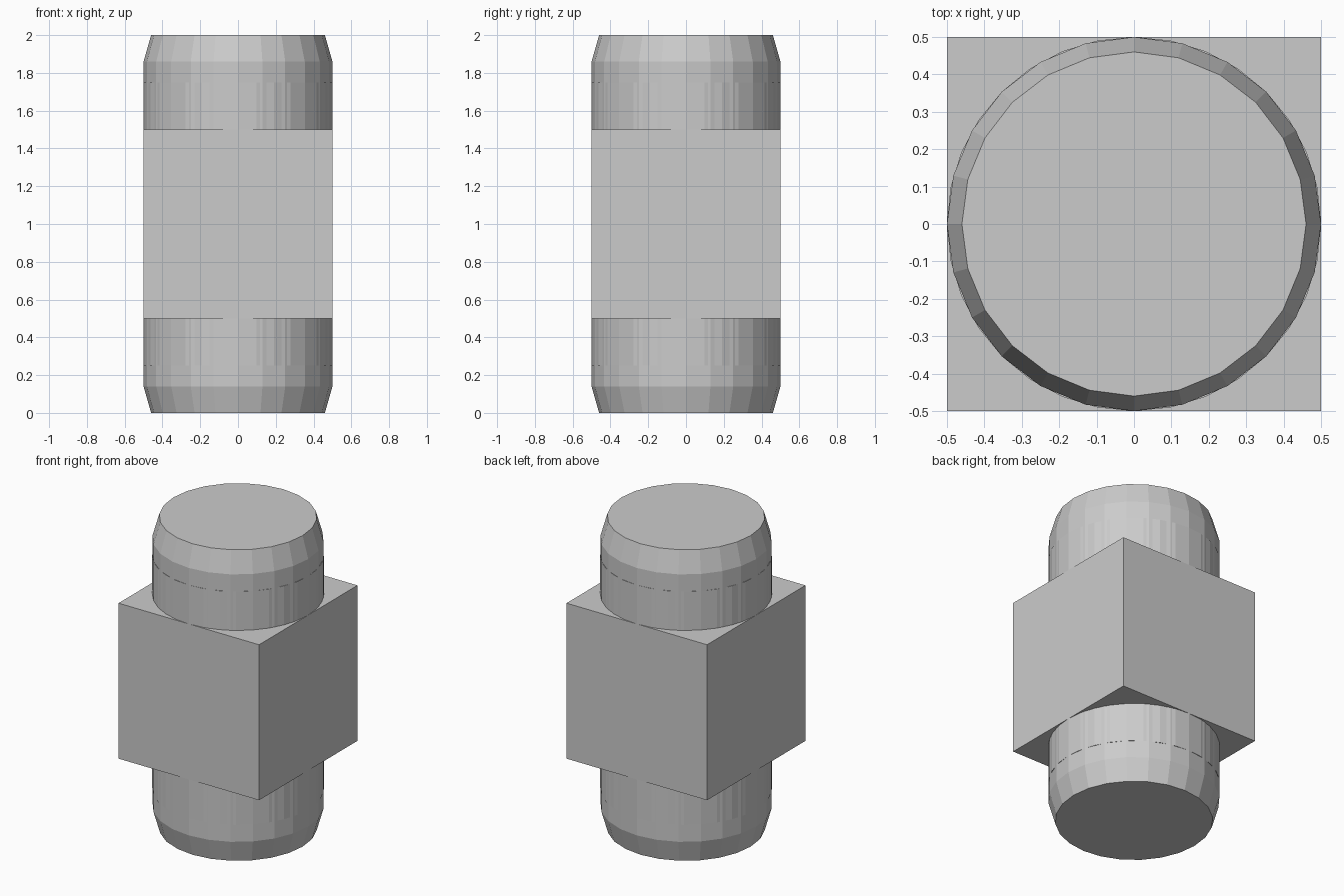
import bpy
import math

if "Cube" in bpy.data.objects:
    bpy.data.objects.remove(bpy.data.objects["Cube"])

grey = bpy.data.materials.new("plain grey")
grey.diffuse_color = (0.6, 0.6, 0.6, 1)
grey.use_nodes = True
grey.node_tree.nodes["Principled BSDF"].inputs["Base Color"].default_value = grey.diffuse_color


def lathe(name, profile, sides):
    """Closed faceted solid from a list of (radius, height) rings."""
    verts = [(r * math.cos(2 * math.pi * i / sides), r * math.sin(2 * math.pi * i / sides), z)
             for r, z in profile for i in range(sides)]
    faces = [(k * sides + i, k * sides + (i + 1) % sides,
              (k + 1) * sides + (i + 1) % sides, (k + 1) * sides + i)
             for k in range(len(profile) - 1) for i in range(sides)]
    faces.append(tuple(reversed(range(sides))))
    faces.append(tuple(range((len(profile) - 1) * sides, len(profile) * sides)))
    mesh = bpy.data.meshes.new(name)
    mesh.from_pydata(verts, [], faces)
    mesh.materials.append(grey)
    obj = bpy.data.objects.new(name, mesh)
    bpy.context.collection.objects.link(obj)
    return obj


# Cylinder with chamfered ends, running the full height
lathe("chamfered_cylinder", [(0.46, 0), (0.5, 0.14), (0.5, 1.86), (0.46, 2)], 24)

# Shorter inner core whose corners barely break through the facets
lathe("inner_core", [(0.5, 0.25), (0.5, 1.75)], 32)

# Central block
bpy.ops.mesh.primitive_cube_add(size=1, location=(0, 0, 1))
block = bpy.context.object
block.name = "central_block"
block.data.materials.append(grey)
